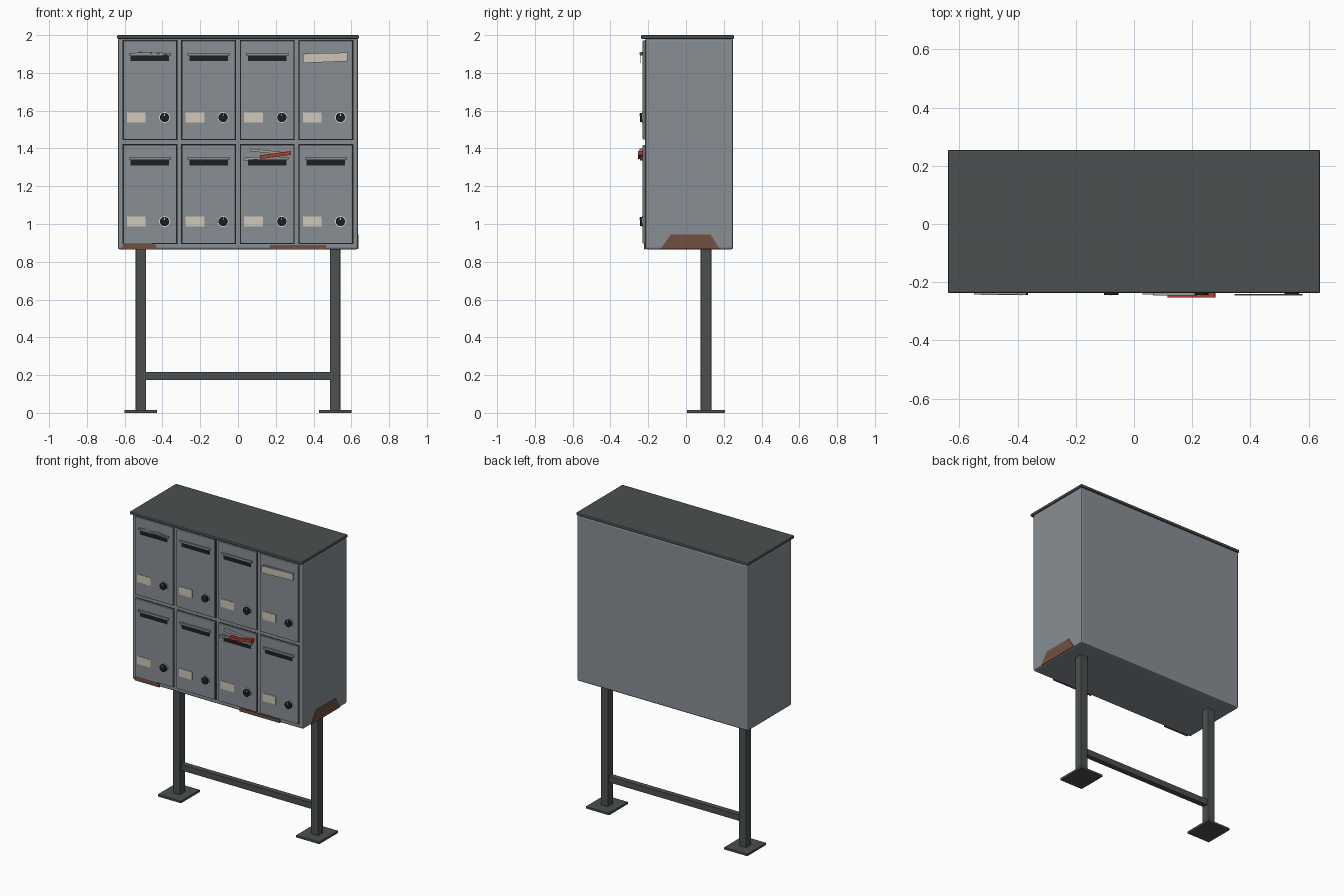
import bpy, bmesh, math
from mathutils import Matrix, Vector

if "Cube" in bpy.data.objects:
    bpy.data.objects.remove(bpy.data.objects["Cube"])


def mat(name, rgb):
    m = bpy.data.materials.new(name)
    m.diffuse_color = (*rgb, 1)
    m.use_nodes = True
    m.node_tree.nodes["Principled BSDF"].inputs["Base Color"].default_value = m.diffuse_color
    return m


GREY = mat("cabinet grey", (0.25, 0.275, 0.30))
DARK = mat("dark steel", (0.072, 0.08, 0.08))
BLACK = mat("black", (0.012, 0.013, 0.014))
CREAM = mat("cream card", (0.62, 0.58, 0.48))
SILVER = mat("silver", (0.70, 0.70, 0.68))
RUST = mat("rust", (0.16, 0.082, 0.052))
RED = mat("red paper", (0.42, 0.045, 0.03))
PAPER = mat("grey paper", (0.36, 0.36, 0.34))


def finish(name, bm, m, bevel=0):
    bmesh.ops.recalc_face_normals(bm, faces=bm.faces)
    me = bpy.data.meshes.new(name)
    bm.to_mesh(me)
    bm.free()
    me.materials.append(m)
    ob = bpy.data.objects.new(name, me)
    bpy.context.collection.objects.link(ob)
    if bevel:
        mod = ob.modifiers.new("bevel", 'BEVEL')
        mod.width = bevel
        mod.segments = 2
    return ob


def box(name, x, y, z, m, bevel=0, tilt=None):
    """Box from (min, max) ranges, optionally turned about its centre."""
    bm = bmesh.new()
    bmesh.ops.create_cube(bm, size=1)
    rng = (x, y, z)
    for v in bm.verts:
        v.co = Vector([(r[1] - r[0]) * c for r, c in zip(rng, v.co)])
    if tilt:
        for angle, axis in zip(tilt, "XYZ"):
            bm.transform(Matrix.Rotation(math.radians(angle), 4, axis))
    bm.transform(Matrix.Translation([(r[0] + r[1]) / 2 for r in rng]))
    return finish(name, bm, m, bevel)


def disc(name, x, z, r, y0, y1, m, sides=24):
    """Cylinder pointing to the front."""
    bm = bmesh.new()
    bmesh.ops.create_cone(bm, cap_ends=True, segments=sides, radius1=r,
                          radius2=r, depth=abs(y1 - y0))
    bm.transform(Matrix.Translation((x, (y0 + y1) / 2, z))
                 @ Matrix.Rotation(math.pi / 2, 4, 'X'))
    return finish(name, bm, m)


def plate(name, pts, thick, m):
    """Thin sheet: polygon pushed along a thickness vector."""
    bm = bmesh.new()
    f = bm.faces.new([bm.verts.new(p) for p in pts])
    out = bmesh.ops.extrude_face_region(bm, geom=[f])
    bmesh.ops.translate(bm, vec=thick, verts=[
        g for g in out["geom"] if isinstance(g, bmesh.types.BMVert)])
    return finish(name, bm, m)


# cabinet and roof
box("cabinet", (-0.636, 0.636), (-0.216, 0.25), (0.866, 1.982), GREY, 0.01)
box("roof", (-0.64, 0.64), (-0.238, 0.255), (1.98, 2.0), DARK, 0.006)

# doors with their fittings
for row, dz in enumerate((0, -0.551)):
    for col in range(4):
        cx = -0.466 + 0.3105 * col
        tag = f"_{row + 1}_{col + 1}"
        box("door_gap" + tag, (cx - 0.145, cx + 0.145), (-0.2175, -0.21),
            (1.444 + dz, 1.974 + dz), BLACK)
        box("door" + tag, (cx - 0.1415, cx + 0.1415), (-0.229, -0.212),
            (1.4475 + dz, 1.9705 + dz), GREY, 0.003)
        box("slot" + tag, (cx - 0.102, cx + 0.102), (-0.2315, -0.225),
            (1.862 + dz, 1.897 + dz), BLACK)
        box("slot_hood" + tag, (cx - 0.112, cx + 0.112), (-0.238, -0.225),
            (1.893 + dz, 1.905 + dz), GREY)
        box("name_card" + tag, (cx - 0.122, cx - 0.023), (-0.232, -0.226),
            (1.537 + dz, 1.591 + dz), CREAM)
        disc("lock_ring" + tag, cx + 0.077, 1.564 + dz, 0.0285, -0.225, -0.234, SILVER)
        disc("lock" + tag, cx + 0.077, 1.564 + dz, 0.0245, -0.225, -0.244, BLACK)
        box("key_mark" + tag, (cx + 0.075, cx + 0.079), (-0.245, -0.24),
            (1.572 + dz, 1.586 + dz), SILVER)

# stand
for s, side in ((-1, "left"), (1, "right")):
    cx = 0.5145 * s
    box(side + "_post", (cx - 0.0275, cx + 0.0275), (0.078, 0.134), (0.01, 0.87), DARK, 0.004)
    box(side + "_foot", (cx - 0.086, cx + 0.086), (0.006, 0.206), (0, 0.014), DARK)
box("crossbar", (-0.5, 0.5), (0.088, 0.124), (0.175, 0.216), DARK)

# rust patches
plate("rust_side", [(0.634, -0.135, 0.868), (0.634, 0.178, 0.868),
                    (0.634, 0.13, 0.945), (0.634, -0.08, 0.945)], (0.005, 0, 0), RUST)
plate("rust_front_left", [(-0.615, -0.214, 0.866), (-0.43, -0.214, 0.866),
                          (-0.433, -0.214, 0.888), (-0.46, -0.214, 0.897),
                          (-0.608, -0.214, 0.897)], (0, -0.009, 0), RUST)
plate("rust_front_right", [(0.165, -0.214, 0.866), (0.468, -0.214, 0.866),
                           (0.465, -0.214, 0.888), (0.17, -0.214, 0.888)],
      (0, -0.009, 0), RUST)

# mail sticking out of the slots
plate("envelope", [(0.345, -0.24, 1.852), (0.58, -0.24, 1.862),
                   (0.58, -0.242, 1.908), (0.345, -0.242, 1.9)], (0, -0.003, 0), CREAM)
box("leaflet", (-0.525, -0.37), (-0.244, -0.21), (1.899, 1.905), PAPER, tilt=(8, 4, 0))
box("leaflet_tail", (-0.55, -0.40), (-0.242, -0.21), (1.904, 1.909), PAPER, tilt=(0, -2, 0))
box("red_leaflet", (0.115, 0.28), (-0.253, -0.21), (1.355, 1.375), RED, tilt=(0, -8, 0))
box("folded_paper", (0.065, 0.225), (-0.245, -0.21), (1.377, 1.391), PAPER, tilt=(0, 6, 0))
box("dark_paper", (0.03, 0.22), (-0.243, -0.21), (1.345, 1.357), PAPER, tilt=(0, -6, 0))
